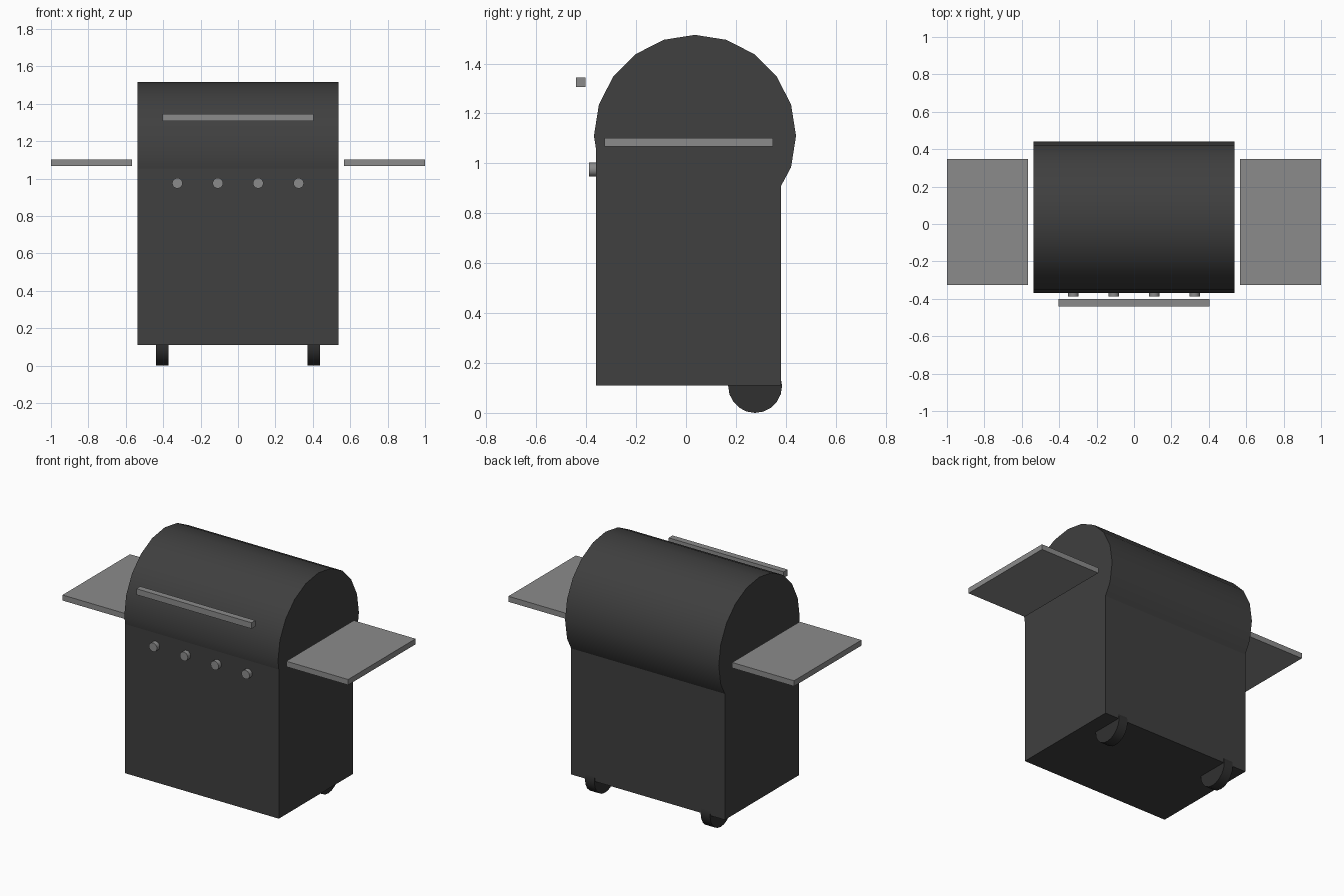
import bpy, bmesh, math

if "Cube" in bpy.data.objects:
    bpy.data.objects.remove(bpy.data.objects["Cube"])


def material(name, v):
    m = bpy.data.materials.new(name)
    m.diffuse_color = (v, v, v, 1)
    m.use_nodes = True
    m.node_tree.nodes["Principled BSDF"].inputs["Base Color"].default_value = m.diffuse_color
    return m


enamel = material("dark_enamel", 0.05)
steel = material("steel", 0.26)
rubber = material("rubber", 0.03)


def box(name, x, y, z, mat):
    """Box from (min, max) ranges."""
    bpy.ops.mesh.primitive_cube_add(size=1, location=[sum(r) / 2 for r in (x, y, z)])
    ob = bpy.context.object
    ob.scale = [r[1] - r[0] for r in (x, y, z)]
    bpy.ops.object.transform_apply(location=False, rotation=False, scale=True)
    ob.name = name
    ob.data.materials.append(mat)
    return ob


def cylinder(name, radius, depth, loc, rot, mat):
    bpy.ops.mesh.primitive_cylinder_add(vertices=20, radius=radius, depth=depth,
                                        location=loc, rotation=rot)
    ob = bpy.context.object
    ob.name = name
    ob.data.materials.append(mat)
    bpy.ops.object.shade_smooth_by_angle(angle=math.radians(30))
    return ob


def extrude_profile(name, profile, half_width, mat):
    """Extrude a (y, z) profile along x, centred on x = 0."""
    bm = bmesh.new()
    face = bm.faces.new([bm.verts.new((-half_width, y, z)) for y, z in profile])
    new = bmesh.ops.extrude_face_region(bm, geom=[face])["geom"]
    bmesh.ops.translate(bm, vec=(2 * half_width, 0, 0),
                        verts=[g for g in new if isinstance(g, bmesh.types.BMVert)])
    bmesh.ops.recalc_face_normals(bm, faces=bm.faces)
    me = bpy.data.meshes.new(name)
    bm.to_mesh(me)
    bm.free()
    ob = bpy.data.objects.new(name, me)
    bpy.context.collection.objects.link(ob)
    me.materials.append(mat)
    bpy.ops.object.select_all(action="DESELECT")
    ob.select_set(True)
    bpy.context.view_layer.objects.active = ob
    bpy.ops.object.shade_smooth_by_angle(angle=math.radians(30))
    return ob


HALF = 0.538
seam_front, seam_back = (-0.36, 1.054), (0.38, 0.908)

# Cabinet, cut along the line where the lid sits
extrude_profile("cabinet", [(-0.36, 0.11), (0.38, 0.11), seam_back, seam_front], HALF, enamel)

# Barrel lid: 20-sided arc closed along the seam
arc = [(0.036 + 0.405 * math.cos(math.radians(18 * i)),
        1.11 + 0.405 * math.sin(math.radians(18 * i))) for i in range(-1, 11)]
extrude_profile("lid", [seam_back] + arc + [seam_front], HALF, enamel)

# Lid handle
box("lid_handle", (-0.403, 0.403), (-0.441, -0.402), (1.307, 1.345), steel)

# Burner knobs
for i in range(4):
    cylinder(f"knob_{i + 1}", 0.028, 0.06, (-0.324 + 0.216 * i, -0.358, 0.975),
             (math.pi / 2, 0, 0), steel)

# Side shelves and rear wheels on both sides
for side, s in (("left", -1), ("right", 1)):
    box(side + "_shelf", sorted((s * 0.567, s * 1.0)), (-0.327, 0.348), (1.067, 1.102), steel)
    cylinder(side + "_wheel", 0.108, 0.066, (s * 0.405, 0.277, 0.108),
             (0, math.pi / 2, 0), rubber)
